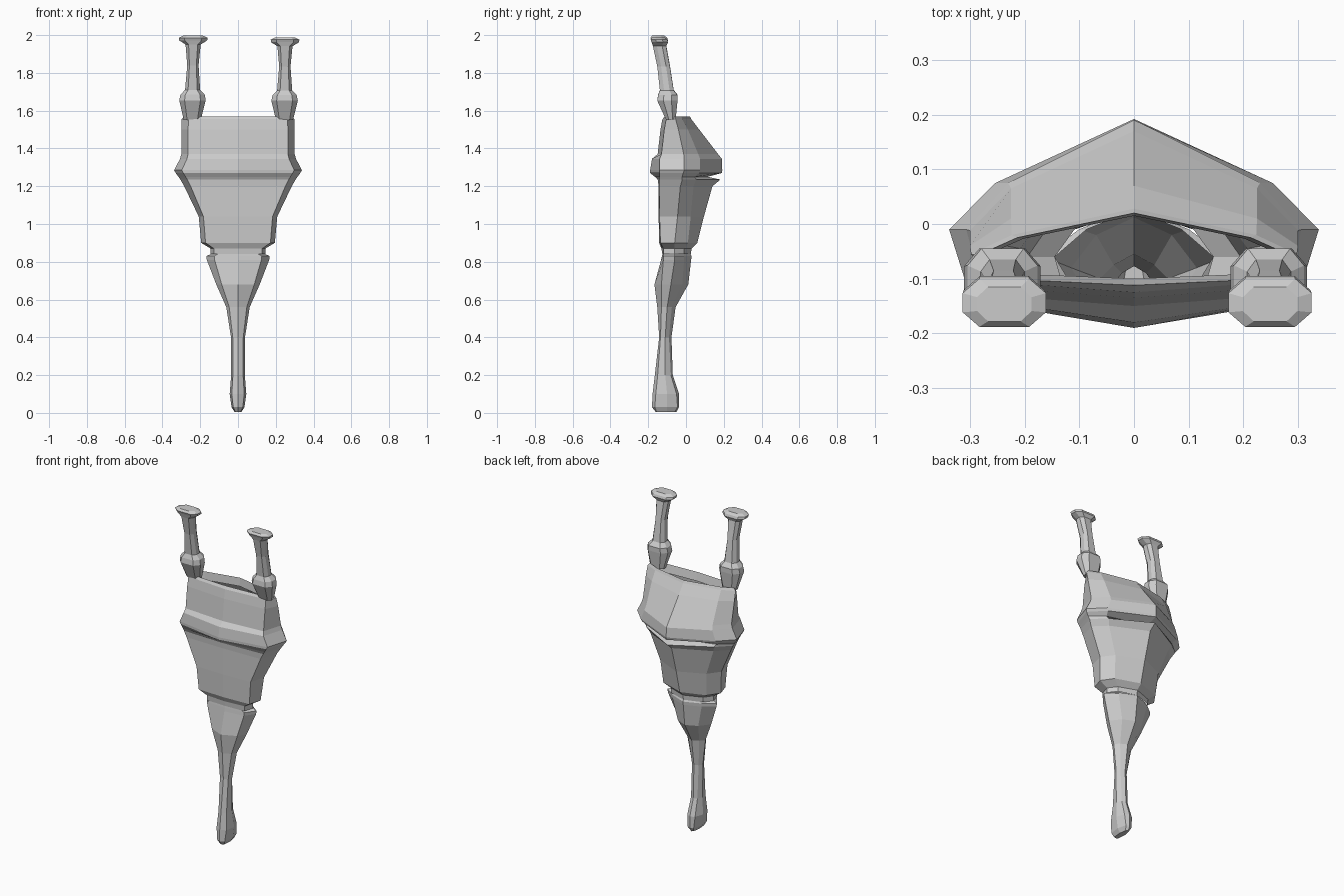
import bpy, bmesh, math


def loft(name, rings, cap_start=False, cap_end=False):
    """Skin a stack of equal-length rings with flat quads."""
    bm = bmesh.new()
    loops = [[bm.verts.new(p) for p in ring] for ring in rings]
    n = len(rings[0])
    for a, b in zip(loops, loops[1:]):
        for i in range(n):
            j = (i + 1) % n
            bm.faces.new((a[i], a[j], b[j], b[i]))
    if cap_start:
        bm.faces.new(loops[0][::-1])
    if cap_end:
        bm.faces.new(loops[-1])
    me = bpy.data.meshes.new(name)
    bm.to_mesh(me)
    bm.free()
    ob = bpy.data.objects.new(name, me)
    bpy.context.collection.objects.link(ob)
    return ob


def body_ring(z, front, corner, side_x, side_y, back, keel, kx=0.88, bx=0.75):
    """Eight-sided mirrored section: front ridge, corner, side, back, keel."""
    half = [(kx * side_x, corner), (side_x, side_y), (bx * side_x, back)]
    return ([(0, front, z)] + [(x, y, z) for x, y in half] + [(0, keel, z)]
            + [(-x, y, z) for x, y in reversed(half)])


# Rows: z, front y, corner y, side x, side y, back y, keel y (bottom to top)
SHELL = [
    (0.84, -0.125, -0.12, 0.145, -0.06, -0.01, 0.025),
    (0.87, -0.13, -0.12, 0.145, -0.06, -0.01, 0.03),
    (0.90, -0.142, -0.135, 0.195, -0.06, 0.01, 0.06),
    (1.04, -0.145, -0.14, 0.208, -0.045, 0.025, 0.095),
    (1.20, -0.145, -0.14, 0.285, -0.03, 0.04, 0.14),
    (1.235, -0.15, -0.14, 0.305, -0.02, 0.055, 0.182),
    (1.25, -0.165, -0.14, 0.315, -0.02, 0.045, 0.115),
    (1.27, -0.19, -0.14, 0.33, -0.015, 0.07, 0.19),
    (1.285, -0.19, -0.14, 0.338, -0.01, 0.075, 0.192),
    (1.345, -0.18, -0.14, 0.307, -0.01, 0.075, 0.19),
    (1.37, -0.15, -0.13, 0.30, -0.012, 0.065, 0.17),
    (1.50, -0.135, -0.115, 0.30, -0.04, 0.01, 0.07),
    (1.555, -0.125, -0.105, 0.298, -0.055, -0.02, 0.028),
]
TAIL = [
    (0.005, -0.16, -0.155, 0.018, -0.10, -0.06, -0.05),
    (0.03, -0.18, -0.165, 0.034, -0.10, -0.045, -0.037),
    (0.10, -0.177, -0.16, 0.044, -0.10, -0.05, -0.037),
    (0.20, -0.165, -0.15, 0.036, -0.11, -0.08, -0.07),
    (0.40, -0.142, -0.135, 0.037, -0.11, -0.09, -0.077),
    (0.56, -0.152, -0.13, 0.062, -0.10, -0.075, -0.055),
    (0.68, -0.167, -0.13, 0.115, -0.08, -0.02, 0.012),
    (0.81, -0.132, -0.12, 0.165, -0.06, -0.01, 0.027),
    (0.83, -0.127, -0.12, 0.168, -0.06, -0.01, 0.03),
    (0.84, -0.125, -0.12, 0.145, -0.06, -0.01, 0.025),
]

# Hollow torso shell with a folded-in rim
rings = [body_ring(*r) for r in SHELL]
rings.append(body_ring(1.57, -0.112, -0.10, 0.285, -0.057, -0.025, 0.02))
rings.append(body_ring(1.52, -0.10, -0.09, 0.27, -0.057, -0.027, 0.015))
loft("torso_shell", rings)

# Tapering tail with a bulbed tip
loft("tail", [body_ring(*r, kx=0.75, bx=0.6) for r in TAIL], cap_start=True)

# Flanged uprights: z, half width, front y, back y
ARM = [
    (1.55, 0.045, -0.105, -0.055),
    (1.655, 0.070, -0.152, -0.045),
    (1.685, 0.064, -0.148, -0.045),
    (1.71, 0.040, -0.138, -0.065),
    (1.84, 0.030, -0.152, -0.085),
    (1.95, 0.040, -0.175, -0.105),
    (1.972, 0.074, -0.182, -0.095),
    (1.986, 0.076, -0.188, -0.10),
    (1.998, 0.050, -0.178, -0.115),
]


def arm_ring(z, w, y0, y1, x_base, lean, drop):
    t = (z - 1.55) / 0.45
    cx, cy, d = x_base + lean * t, (y0 + y1) / 2, (y1 - y0) / 2
    shape = [(-0.6, -1), (0.6, -1), (1, -0.4), (1, 0.4),
             (0.6, 1), (-0.6, 1), (-1, 0.4), (-1, -0.4)]
    return [(cx + u * w, cy + v * d, z - drop * t) for u, v in shape]


for name, x, lean, drop in (("left_upright", -0.242, 0.005, 0.0),
                            ("right_upright", 0.246, 0.003, 0.01)):
    loft(name, [arm_ring(*r, x, lean, drop) for r in ARM], True, True)
